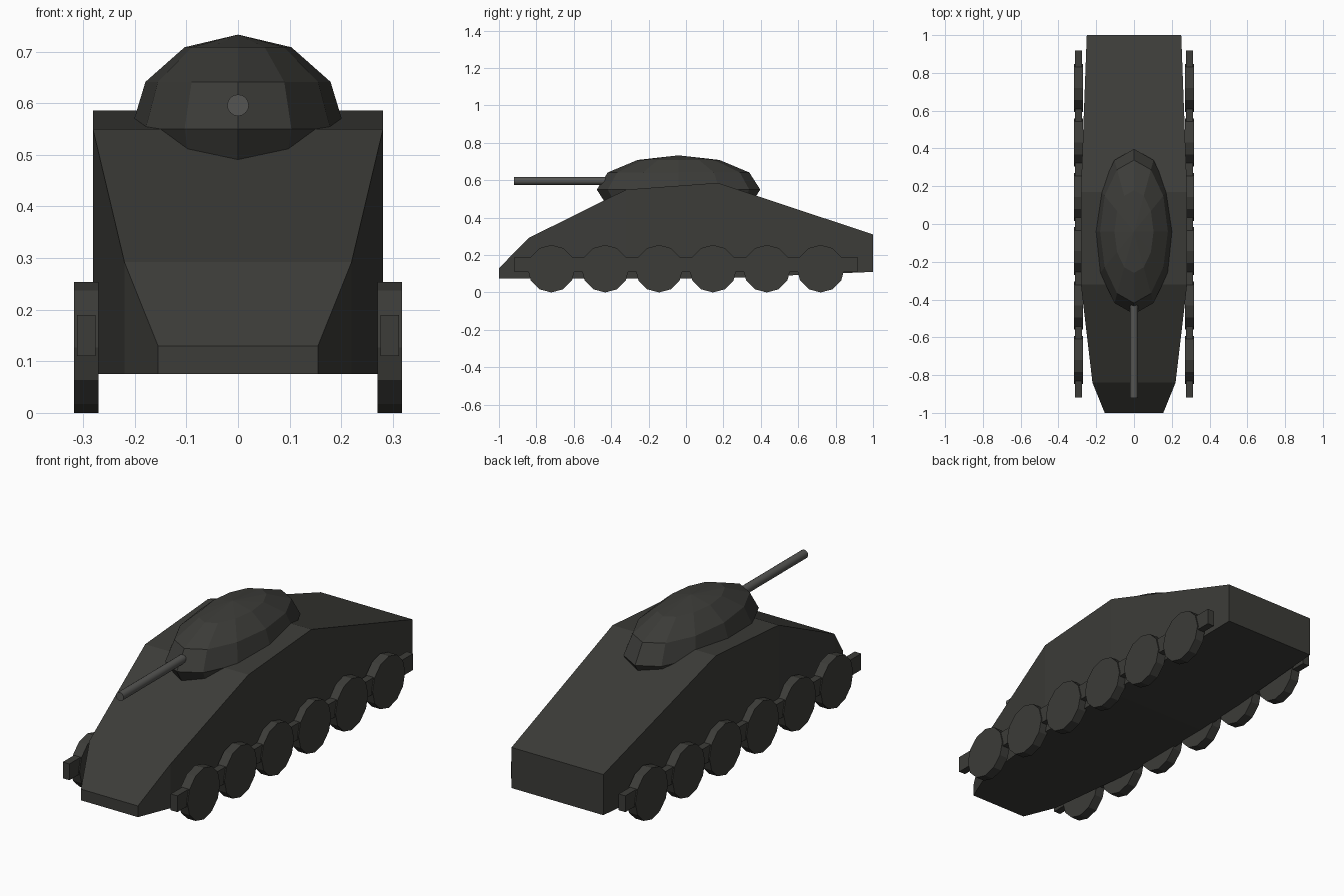
import bpy, bmesh
from math import pi
from mathutils import Matrix, Vector

if "Cube" in bpy.data.objects:
    bpy.data.objects.remove(bpy.data.objects["Cube"])


def material(name, color):
    m = bpy.data.materials.new(name)
    m.diffuse_color = (*color, 1)
    m.use_nodes = True
    m.node_tree.nodes["Principled BSDF"].inputs["Base Color"].default_value = m.diffuse_color
    return m


dark = material("dark_armour", (0.045, 0.045, 0.04))
steel = material("gun_steel", (0.09, 0.09, 0.085))


def finish(name, bm, mat):
    bmesh.ops.recalc_face_normals(bm, faces=bm.faces)
    me = bpy.data.meshes.new(name)
    bm.to_mesh(me)
    bm.free()
    me.materials.append(mat)
    ob = bpy.data.objects.new(name, me)
    bpy.context.collection.objects.link(ob)
    return ob


def cylinder(name, center, radius, length, segments, rotation, mat):
    bm = bmesh.new()
    bmesh.ops.create_cone(bm, cap_ends=True, segments=segments, radius1=radius,
                          radius2=radius, depth=length,
                          matrix=Matrix.Translation(center) @ rotation)
    return finish(name, bm, mat)


# Hull: lofted four-point sections (y, half width, bottom z, top z)
sections = [(-1, .155, .075, .13), (-.84, .22, .075, .292), (-.32, .281, .075, .55),
            (.17, .281, .075, .586), (1, .25, .11, .31)]
bm = bmesh.new()
rings = [[bm.verts.new(p) for p in ((-w, y, b), (w, y, b), (w, y, t), (-w, y, t))]
         for y, w, b, t in sections]
for a, b in zip(rings, rings[1:]):
    for i in range(4):
        j = (i + 1) % 4
        bm.faces.new((a[i], a[j], b[j], b[i]))
bm.faces.new(rings[0])
bm.faces.new(rings[-1])
finish("hull", bm, dark)

# Turret: low-poly ellipsoid sunk into the roof
bm = bmesh.new()
bmesh.ops.create_uvsphere(bm, u_segments=12, v_segments=6, radius=1,
                          matrix=Matrix.Translation((0, -.04, .55))
                          @ Matrix.Diagonal((.207, .437, .183, 1)))
finish("turret", bm, dark)

# Gun barrel
barrel = cylinder("gun_barrel", (0, -.65, .596), .021, .54, 16,
                  Matrix.Rotation(pi / 2, 4, 'X'), steel)
for p in barrel.data.polygons:
    p.use_smooth = len(p.vertices) == 4
barrel.data.set_sharp_from_angle(angle=pi / 4)

# Running gear on both sides
for side, s in (("left", -1), ("right", 1)):
    bm = bmesh.new()
    bmesh.ops.create_cube(bm, size=1, matrix=Matrix.Translation((s * .294, 0, .15))
                          @ Matrix.Diagonal((.036, 1.835, .08, 1)))
    finish(f"{side}_track_beam", bm, dark)
    for i in range(6):
        cylinder(f"{side}_wheel_{i + 1}", Vector((s * .294, -.72 + i * .288, .127)),
                 .127, .047, 12, Matrix.Rotation(pi / 2, 4, 'Y'), dark)
